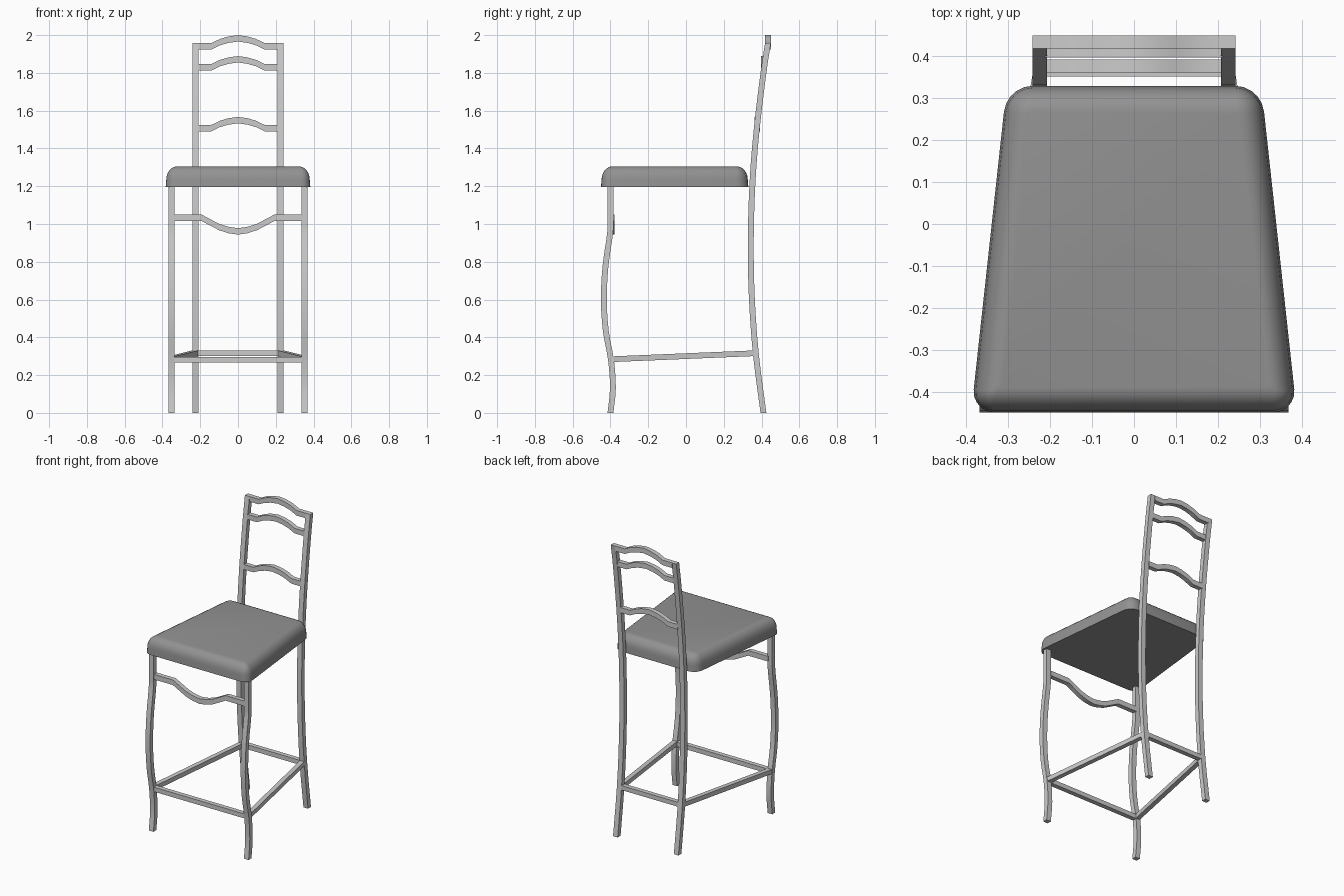
import bpy, bmesh, math
from mathutils import Vector

if "Cube" in bpy.data.objects:
    bpy.data.objects.remove(bpy.data.objects["Cube"])


def finish(name, bm):
    bmesh.ops.recalc_face_normals(bm, faces=bm.faces[:])
    me = bpy.data.meshes.new(name)
    bm.to_mesh(me)
    bm.free()
    ob = bpy.data.objects.new(name, me)
    bpy.context.collection.objects.link(ob)
    bpy.ops.object.select_all(action='DESELECT')
    ob.select_set(True)
    bpy.context.view_layer.objects.active = ob
    bpy.ops.object.shade_smooth_by_angle(angle=math.radians(35))
    return ob


def loft(name, rings):
    """Skin equal-length closed rings and cap both ends."""
    bm = bmesh.new()
    rows = [[bm.verts.new(p) for p in r] for r in rings]
    n = len(rows[0])
    for a, b in zip(rows, rows[1:]):
        for i in range(n):
            j = (i + 1) % n
            bm.faces.new((a[i], a[j], b[j], b[i]))
    bm.faces.new(rows[0])
    bm.faces.new(rows[-1])
    return finish(name, bm)


def bar(name, path, u, v):
    """Rectangular bar along a path; u and v are half-size vectors of the section."""
    u, v = Vector(u), Vector(v)
    return loft(name, [[Vector(p) + u + v, Vector(p) - u + v,
                        Vector(p) - u - v, Vector(p) + u - v] for p in path])


def smooth(pts, steps):
    """Catmull-Rom curve through the points."""
    p = [Vector(q) for q in pts]
    p = [2 * p[0] - p[1]] + p + [2 * p[-1] - p[-2]]
    out = []
    for a, b, c, d in zip(p, p[1:], p[2:], p[3:]):
        for k in range(steps):
            t = k / steps
            out.append(0.5 * (2 * b + (c - a) * t + (2 * a - 5 * b + 4 * c - d) * t * t
                              + (3 * b - a - 3 * c + d) * t ** 3))
    return out + [p[-2]]


# Seat cushion: tapered outline with round corners and a rolled top edge
def seat_ring(inset, z):
    s = math.radians(6)
    right = []
    # corner extremes in x and y, corner radius, arc start and end
    for ex, ey, r0, a0, a1 in ((0.383, -0.45, 0.05, -math.pi / 2, s),
                               (0.311, 0.33, 0.07, s, math.pi / 2)):
        r = max(r0 - inset, 0.01)
        cx = ex - inset - r
        cy = ey - math.copysign(inset + r, ey)
        for k in range(6):
            a = a0 + (a1 - a0) * k / 5
            right.append((cx + r * math.cos(a), cy + r * math.sin(a), z))
    return right + [(-x, y, h) for x, y, h in reversed(right)]


rings = [seat_ring(0, 1.197), seat_ring(0.003, 1.235)]
for k in range(1, 7):
    a = math.pi / 2 * k / 6
    rings.append(seat_ring(0.003 + 0.057 * (1 - math.cos(a)), 1.235 + 0.07 * math.sin(a)))
seat = loft("seat", rings)
dark = bpy.data.materials.new("dark_cushion")
dark.diffuse_color = (0.29, 0.29, 0.29, 1)
dark.use_nodes = True
dark.node_tree.nodes["Principled BSDF"].inputs["Base Color"].default_value = dark.diffuse_color
seat.data.materials.append(dark)

# Legs: curved in the side view
front = [(-0.40, 0), (-0.387, 0.13), (-0.397, 0.28), (-0.424, 0.43), (-0.435, 0.6),
         (-0.426, 0.78), (-0.402, 0.95), (-0.40, 1.03), (-0.40, 1.2)]
back = [(0.41, 0), (0.37, 0.31), (0.348, 0.62), (0.343, 0.92), (0.352, 1.22),
        (0.374, 1.5), (0.41, 1.8), (0.434, 1.958)]
for side, s in (("left", -1), ("right", 1)):
    for kind, x, prof in (("front", 0.352, front), ("back", 0.225, back)):
        bar(f"{kind}_leg_{side}", smooth([(s * x, y, z) for y, z in prof], 3),
            (0.017, 0, 0), (0, 0.0155, 0))
    # Sloping side stretchers
    bar(f"side_stretcher_{side}", [(s * 0.352, -0.395, 0.284), (s * 0.225, 0.368, 0.316)],
        (0.0155, 0, 0), (0, 0, 0.015))

# Front and back stretchers
bar("front_stretcher", [(-0.345, -0.395, 0.282), (0.345, -0.395, 0.282)],
    (0, 0.0155, 0), (0, 0, 0.015))
bar("back_stretcher", [(-0.22, 0.368, 0.316), (0.22, 0.368, 0.316)],
    (0, 0.0155, 0), (0, 0, 0.015))


# Wavy rails: flat ends and a bowed middle, mirrored about x = 0
def wavy_rail(name, half, y, z):
    right = [(x, y, z + dz) for x, dz in half]
    left = [(-x, y, h) for x, y, h in reversed(right[1:])]
    bar(name, left + right, (0, 0.0155, 0), (0, 0, 0.017))


arch = [(0, 0.042), (0.05, 0.035), (0.095, 0.022), (0.14, 0), (0.212, 0)]
for name, y, z in (("top_back_rail", 0.434, 1.941), ("middle_back_rail", 0.413, 1.83),
                   ("lower_back_rail", 0.377, 1.508)):
    wavy_rail(name, arch, y, z)
wavy_rail("front_apron_rail",
          [(0, -0.073), (0.05, -0.066), (0.1, -0.05), (0.15, -0.024), (0.195, 0), (0.34, 0)],
          -0.394, 1.034)
